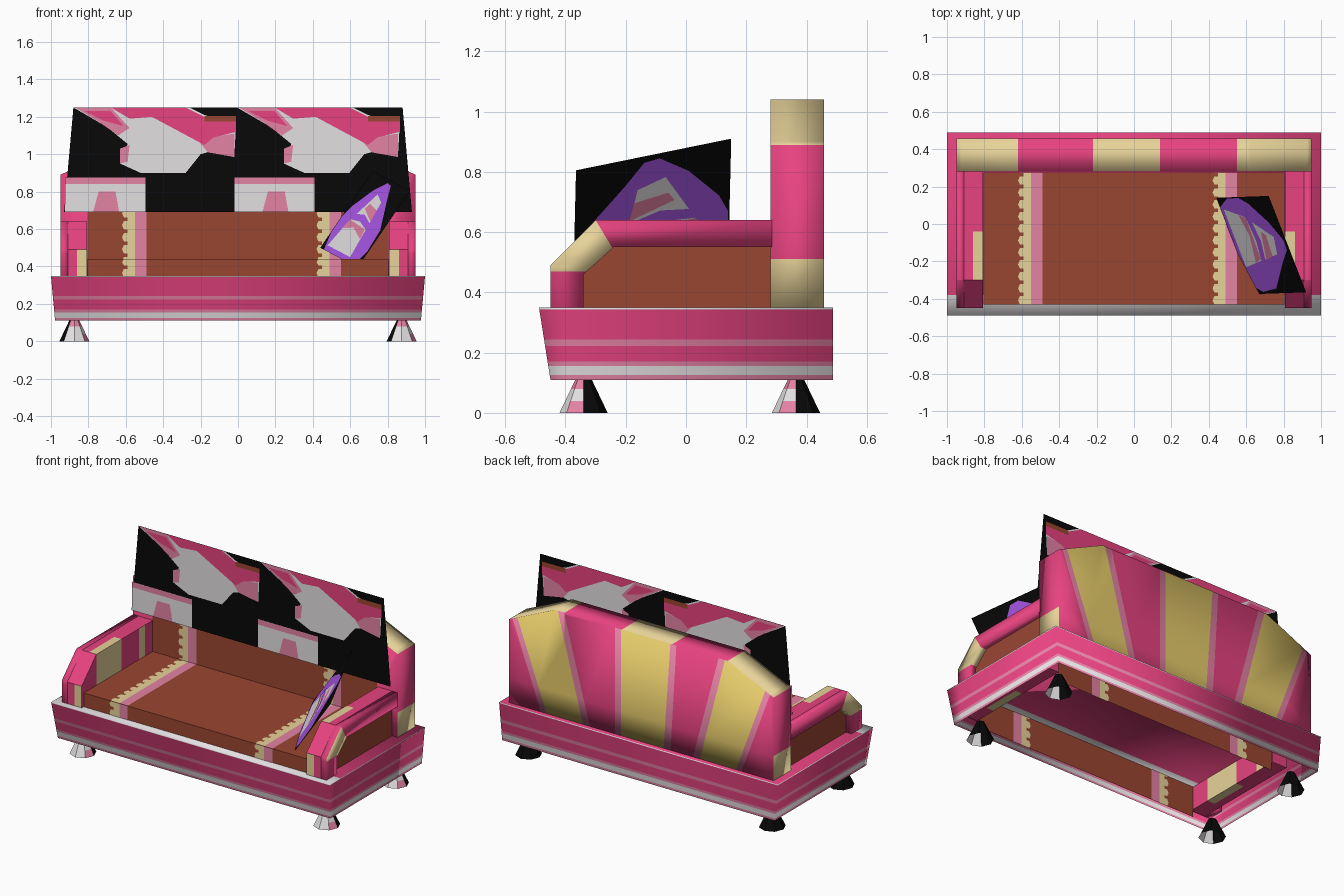
import bpy, bmesh
from mathutils import Vector

cube = bpy.data.objects.get("Cube")
if cube:
    bpy.data.objects.remove(cube)


def material(name, *rgb):
    linear = [((c / 255 + 0.055) / 1.055) ** 2.4 if c > 10 else c / 255 / 12.92 for c in rgb]
    m = bpy.data.materials.new(name)
    m.use_nodes = True
    m.diffuse_color = (*linear, 1)
    shader = m.node_tree.nodes["Principled BSDF"]
    shader.inputs["Base Color"].default_value = (*linear, 1)
    shader.inputs["Roughness"].default_value = 0.9
    return m


PINK = material("hot pink", 235, 68, 130)
ROSE = material("pale rose", 228, 130, 164)
WHITE = material("soft white", 228, 224, 226)
CREAM = material("cream", 238, 217, 158)
GOLD = material("gold", 232, 206, 108)
BROWN = material("brown", 154, 70, 49)
BLACK = material("black", 8, 8, 8)
PURPLE = material("purple", 172, 87, 234)


def axis_plane(axis, at):
    n = Vector([float(k == axis) for k in range(3)])
    return n * at, n


def finish(name, bm, mats, cuts=(), rule=None, smooth=False):
    """Cut along planes, colour the faces by rule and link the object."""
    for co, no in cuts:
        bmesh.ops.bisect_plane(bm, geom=bm.verts[:] + bm.edges[:] + bm.faces[:],
                               plane_co=co, plane_no=no)
    bm.normal_update()
    for f in bm.faces:
        f.smooth = smooth
        if rule:
            f.material_index = mats.index(rule(f.calc_center_median(), f.normal))
    mesh = bpy.data.meshes.new(name)
    bm.to_mesh(mesh)
    bm.free()
    for m in mats:
        mesh.materials.append(m)
    ob = bpy.data.objects.new(name, mesh)
    bpy.context.collection.objects.link(ob)


# Frames turn outline coordinates plus a depth into a point
def facing_y(u, v, w):
    return Vector((u, w, v))


def facing_x(u, v, w):
    return Vector((w, u, v))


def facing_z(u, v, w):
    return Vector((u, v, w))


def solid(name, outline, frame, w0, w1, *args, walls=True, smooth=False):
    """Outline at two depths, joined by walls unless it is a two-sided sheet."""
    bm = bmesh.new()
    low = [bm.verts.new(frame(u, v, w0)) for u, v in outline]
    high = [bm.verts.new(frame(u, v, w1)) for u, v in outline]
    bm.faces.new(low)
    bm.faces.new(high)
    if walls:
        for i in range(len(low)):
            j = (i + 1) % len(low)
            bm.faces.new((low[i], low[j], high[j], high[i]))
        bmesh.ops.recalc_face_normals(bm, faces=bm.faces)
    finish(name, bm, *args, smooth=smooth)


def sheet(name, outline, frame, w, mat, layer=0):
    half = 0.0003 + 0.0008 * layer
    solid(name, outline, frame, w - half, w + half, [mat], walls=False)


def rect(u0, u1, v0, v1):
    return [(u0, v0), (u1, v0), (u1, v1), (u0, v1)]


# Flared base skirt with horizontal bands and a closed deck
bands = [(0.11, ROSE), (0.125, WHITE), (0.155, ROSE), (0.17, PINK),
         (0.222, ROSE), (0.243, PINK), (0.344, WHITE), (0.35, None)]
bm = bmesh.new()
rings = []
for z, _ in bands:
    t = (z - 0.11) / 0.24
    x, front = 0.978 + 0.022 * t, -0.45 - 0.038 * t
    rings.append([bm.verts.new(p) for p in
                  ((-x, front, z), (x, front, z), (x, 0.488, z), (-x, 0.488, z))])
for a, b in zip(rings, rings[1:]):
    for i in range(4):
        j = (i + 1) % 4
        bm.faces.new((a[i], a[j], b[j], b[i]))
bm.faces.new(rings[-1])


def base_colour(c, n):
    if n.z > 0.9:
        return WHITE if c.y < -0.38 else PINK
    return [m for z, m in bands if z < c.z][-1]


finish("base_skirt", bm, [PINK, ROSE, WHITE], [axis_plane(1, -0.38)], base_colour, smooth=True)


# Tapered legs
def leg_colour(c, n):
    if n.y > 0.1 or n.x < -0.6:
        return BLACK
    return ROSE if c.z > 0.08 or n.x > 0.8 and c.z < 0.04 else WHITE


for sx, side in ((-1, "right"), (1, "left")):
    for cy, end in ((-0.34, "front"), (0.365, "back")):
        bm = bmesh.new()
        bmesh.ops.create_cone(bm, cap_ends=False, segments=8, radius1=0.08, radius2=0.025, depth=0.115)
        bmesh.ops.translate(bm, verts=bm.verts, vec=(sx * 0.875, cy, 0.0575))
        finish(f"{end}_{side}_leg", bm, [BLACK, ROSE, WHITE],
               [axis_plane(2, 0.08), axis_plane(2, 0.04)], leg_colour)

# Seat sheets: front drop, cushion top and backrest lining
for name, frame, v0, v1, w in (("seat_front", facing_y, 0.15, 0.44, -0.43),
                               ("seat_top", facing_z, -0.43, 0.275, 0.44),
                               ("seat_backrest", facing_y, 0.15, 0.88, 0.275)):
    sheet(name, rect(-0.805, 0.805, v0, v1), frame, w, BROWN)
    for x, side in ((-0.6, "right"), (0.44, "left")):
        sheet(f"{name}_{side}_rose_stripe", rect(x + 0.05, x + 0.11, v0, v1), frame, w, ROSE, 2)
        # scalloped edge
        edge, v = [(x + 0.05, v1), (x + 0.05, v0)], v0
        while v < v1:
            top = min(v + 0.045, v1)
            edge += [(x - 0.01, v), (x - 0.02, (v + top) / 2), (x - 0.01, top)]
            if v + 0.064 < v1:
                edge += [(x + 0.01, top), (x + 0.01, v + 0.064)]
            v += 0.064
        sheet(f"{name}_{side}_scallop", edge, frame, w, CREAM, 2)

# Arms: a solid core with a raised rim around the outer brown panel
core = [(-0.45, 0.2), (-0.45, 0.49), (-0.3, 0.64), (0.285, 0.64), (0.285, 0.2)]
rim = core[:4] + [(0.285, 0.55), (-0.24, 0.55), (-0.34, 0.46), (-0.34, 0.2)]


def arm_colour(c, n):
    if abs(n.x) > 0.9 and abs(c.x) > 0.85:
        return BROWN
    if n.y < -0.9:
        return CREAM if abs(c.x) < 0.86 and c.z < 0.5 else PINK
    if abs(c.x) < 0.86 and -0.3 < c.y < -0.04:
        return CREAM
    return CREAM if abs(n.x) > 0.9 and 0.14 < c.y < 0.2 else PINK


def rim_colour(c, n):
    in_corner = c.z > 0.47 and c.y + 0.3 < (0.64 - c.z) * 0.6
    return CREAM if in_corner and (n.x * c.x > 0.5 or n.z < -0.3) else PINK


corner_cut = (Vector((0, -0.3, 0.64)), Vector((0, 1, 0.6)))
for s, side in ((-1, "right"), (1, "left")):
    solid(f"{side}_arm", core, facing_x, s * 0.807, s * 0.91, [PINK, CREAM, BROWN],
          [axis_plane(0, s * 0.86), axis_plane(2, 0.5)]
          + [axis_plane(1, y) for y in (-0.3, -0.04, 0.14, 0.2)], arm_colour)
    solid(f"{side}_arm_rim", rim, facing_x, s * 0.91, s * 0.95, [PINK, CREAM],
          [corner_cut, axis_plane(2, 0.47)], rim_colour, smooth=True)

# Tall back with clipped shoulders; stripe edges are (x at the base, lean)
shell = [(-0.95, 0.35), (0.95, 0.35), (0.95, 0.89), (0.62, 1.04), (-0.62, 1.04), (-0.95, 0.89)]
fan = [(0.37, 0.268), (0.42, 0.261), (0.68, 0.37), (0.72, 0.37)]
edges = ([(-x, -k) for x, k in reversed(fan)]
         + [(-0.21, -0.06), (-0.16, -0.07), (0.147, 0), (0.19, 0)] + fan)
stripes = [PINK, ROSE, GOLD, ROSE] * 3 + [PINK]


def back_colour(c, n):
    if n.y > 0.9:
        return stripes[sum(c.x > x + k * (c.z - 0.35) for x, k in edges)]
    if n.z > 0.3:
        return CREAM if -0.22 < c.x < 0.14 or c.x < -0.62 or c.x > 0.55 else PINK
    return CREAM if abs(n.x) > 0.9 and c.z < 0.51 else PINK


solid("sofa_back", shell, facing_y, 0.28, 0.458, [PINK, ROSE, GOLD, CREAM],
      [axis_plane(0, x) for x in (-0.22, 0.14, 0.55)] + [axis_plane(2, 0.51)]
      + [(Vector((x, 0, 0.35)), Vector((1, 0, -k)).normalized()) for x, k in edges],
      back_colour, smooth=True)


# Patterned throw hanging in front of the back
def throw(name, outline, mat, layer, shift=0):
    sheet(name, [(u + shift, v) for u, v in outline], facing_y, 0.237, mat, layer)


throw("throw", [(-0.93, 0.69), (0.93, 0.69), (0.88, 1.25), (-0.88, 1.25)], BLACK, 0)
splash = [(0, 1.25), (0.18, 1.145), (0.29, 1.055), (0.25, 0.95), (0.36, 0.9), (0.6, 0.9), (0.68, 1),
          (0.75, 1.02), (0.86, 0.985), (0.87, 1.16), (0.7, 1.21), (0.62, 1.25)]
flush = [[(0.2, 1.25), (0.3, 1.19), (0.42, 1.2), (0.55, 1.13), (0.7, 1.05), (0.75, 1.09),
          (0.87, 1.12), (0.87, 1.19), (0.7, 1.2), (0.6, 1.25)],
         [(0.06, 1.23), (0.2, 1.23), (0.27, 1.15), (0.16, 1.18)]]
blush = [[(0.01, 1.25), (0.2, 1.25), (0.3, 1.14), (0.24, 1.1), (0.14, 1.17)],
         [(0.25, 1.03), (0.25, 0.95), (0.29, 0.96), (0.3, 1.05)],
         [(0.66, 1.08), (0.72, 1.01), (0.86, 0.985), (0.86, 1.11)]]
for k, (shift, block) in enumerate(((-0.88, -0.925), (-0.005, -0.02))):
    throw(f"throw_splash_{k}", splash, WHITE, 1, shift)
    for i, patch in enumerate(blush):
        throw(f"throw_blush_{k}_{i}", patch, ROSE, 2, shift)
    for i, patch in enumerate(flush):
        throw(f"throw_flush_{k}_{i}", patch, PINK, 3, shift)
    throw(f"throw_fleck_{k}", rect(0.7, 0.87, 1.175, 1.205), BROWN, 4, shift)
    throw(f"throw_block_{k}", rect(0, 0.43, 0.69, 0.875), WHITE, 1, block)
    throw(f"throw_block_band_{k}", rect(0, 0.43, 0.84, 0.875), ROSE, 2, block)
    throw(f"throw_block_arch_{k}", [(0.15, 0.69), (0.29, 0.69), (0.27, 0.8), (0.18, 0.8)], ROSE, 2, block)

# Flat pillow leaning on the left arm
corner, across, up = Vector((0.44, 0.14, 0.5)), Vector((0.2, -0.515, -0.105)), Vector((0.28, 0.01, 0.41))
normal = across.cross(up).normalized()


def leaning(u, v, w):
    return corner + across * u + up * v + normal * w


for layer, (name, outline, mat) in enumerate((
        ("pillow", rect(0, 1, 0, 1), BLACK),
        ("pillow_dome", [(0.1, 0), (0.9, 0), (0.98, 0.2), (0.95, 0.47), (0.68, 0.79), (0.56, 0.95),
                         (0.46, 0.96), (0.27, 0.81), (0.07, 0.56), (0.01, 0.42), (0.01, 0.2)], PURPLE),
        ("pillow_centre", [(0.12, 0.06), (0.2, 0.38), (0.42, 0.8), (0.6, 0.74), (0.66, 0.4), (0.72, 0.06)], WHITE),
        ("pillow_upper_patch", [(0.36, 0.6), (0.4, 0.67), (0.62, 0.64), (0.65, 0.5)], ROSE),
        ("pillow_lower_patch", [(0.18, 0.3), (0.22, 0.42), (0.64, 0.4), (0.68, 0.28), (0.4, 0.36)], ROSE),
        ("pillow_band", [(0.19, 0.42), (0.45, 0.45), (0.67, 0.4), (0.66, 0.48), (0.45, 0.54), (0.24, 0.5)], PURPLE))):
    sheet(name, outline, leaning, 0, mat, layer)
